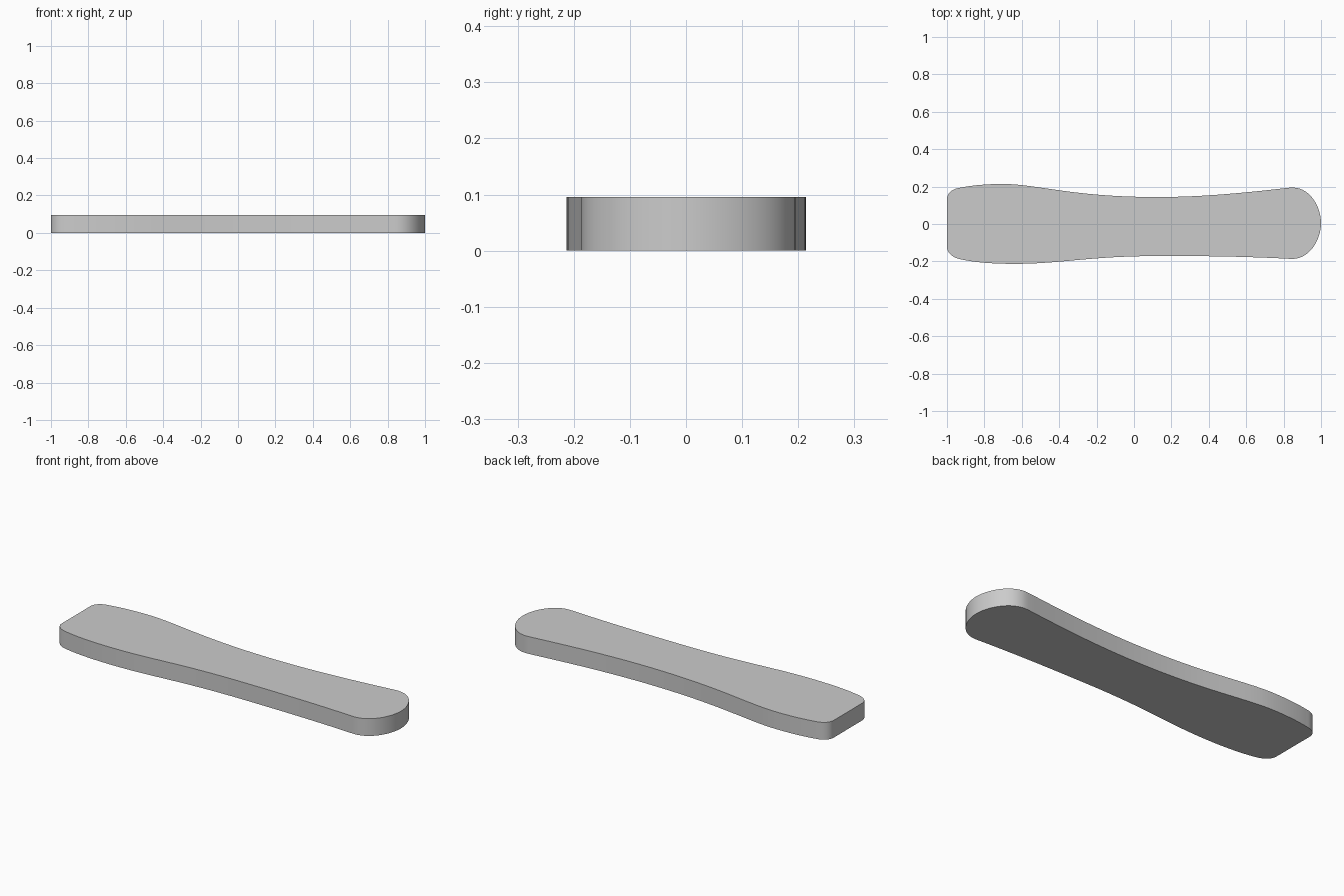
import bpy, bmesh, math
from mathutils import Vector
from mathutils.geometry import interpolate_bezier

if "Cube" in bpy.data.objects:
    bpy.data.objects.remove(bpy.data.objects["Cube"])

HEIGHT = 0.096

# Outline: start knot, then (handle, handle, knot) per curve, clockwise from the left end
start = (-1, 0.13)
curves = [
    ((-1, 0.163), (-0.975, 0.188), (-0.93, 0.194)),         # back left corner
    ((-0.86, 0.208), (-0.78, 0.214), (-0.70, 0.214)),       # back bulge
    ((-0.52, 0.214), (-0.33, 0.144), (0.12, 0.144)),        # back waist
    ((0.38, 0.144), (0.62, 0.170), (0.83, 0.194)),
    ((0.94, 0.207), (1, 0.09), (1, 0.005)),                 # rounded right end
    ((1, -0.08), (0.94, -0.197), (0.83, -0.186)),
    ((0.60, -0.174), (0.40, -0.171), (0.15, -0.171)),       # front waist
    ((-0.25, -0.171), (-0.38, -0.213), (-0.64, -0.213)),    # front bulge
    ((-0.75, -0.213), (-0.85, -0.206), (-0.93, -0.188)),
    ((-0.97, -0.179), (-1, -0.155), (-1, -0.12)),           # front left corner
]

outline = [Vector((*start, 0))]
for h1, h2, end in curves:
    pts = interpolate_bezier(outline[-1], Vector((*h1, 0)), Vector((*h2, 0)), Vector((*end, 0)), 17)
    outline += pts[1:]

# Extrude the outline into a flat plate
bm = bmesh.new()
base = bm.faces.new([bm.verts.new(p) for p in outline])
top = bmesh.ops.extrude_face_region(bm, geom=[base], use_keep_orig=True)
bmesh.ops.translate(bm, vec=(0, 0, HEIGHT), verts=[v for v in top["geom"] if isinstance(v, bmesh.types.BMVert)])
bmesh.ops.recalc_face_normals(bm, faces=bm.faces)
mesh = bpy.data.meshes.new("contoured_plate")
bm.to_mesh(mesh)
bm.free()

plate = bpy.data.objects.new("contoured_plate", mesh)
bpy.context.collection.objects.link(plate)
bpy.context.view_layer.objects.active = plate
plate.select_set(True)
bpy.ops.object.shade_smooth_by_angle(angle=math.radians(30))
